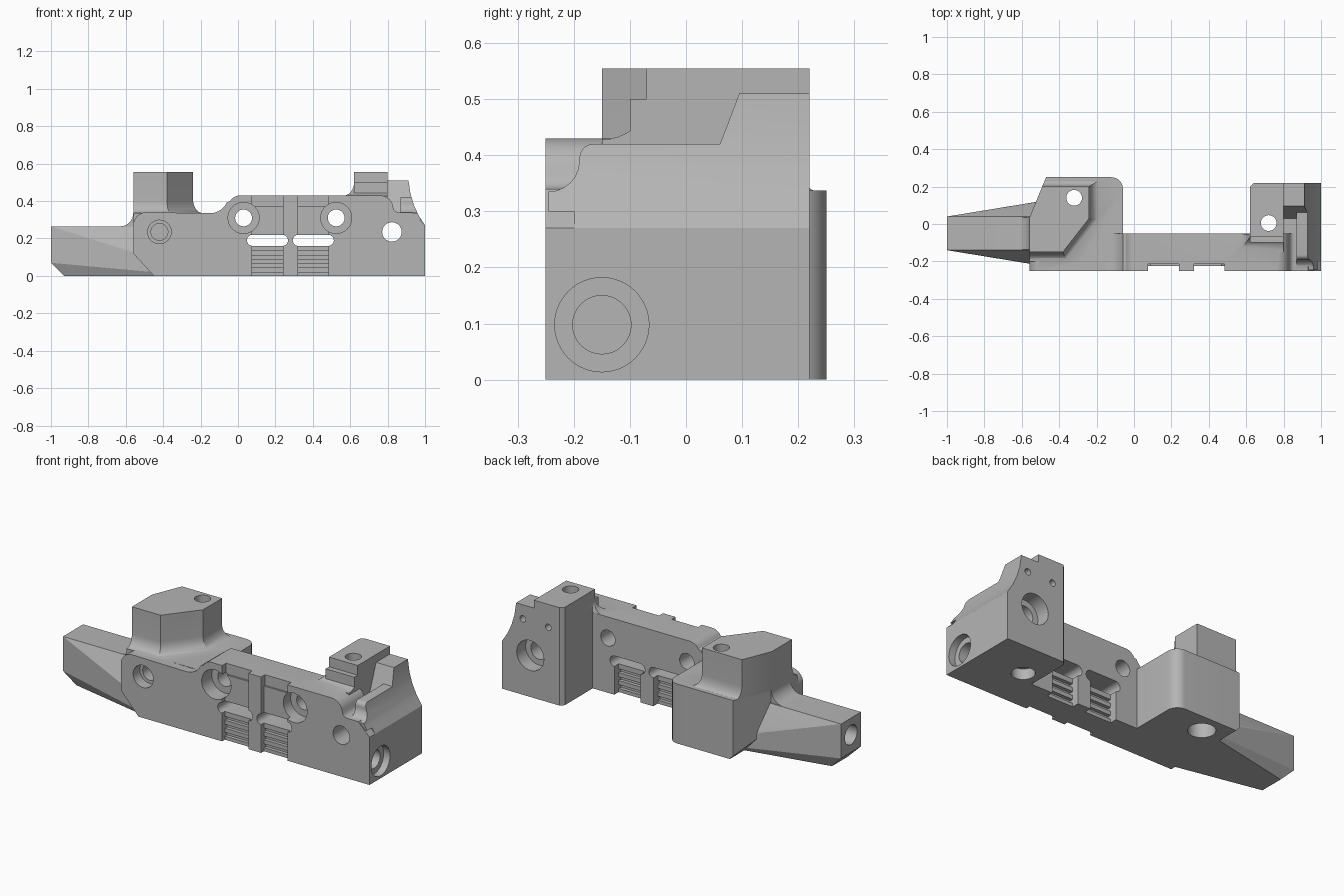
import bpy, bmesh, math

cube = bpy.data.objects.get("Cube")
if cube:
    bpy.data.objects.remove(cube, do_unlink=True)

grey = bpy.data.materials.new("machined_grey")
grey.use_nodes = True
COLOUR = (0.46, 0.46, 0.46, 1)
grey.diffuse_color = COLOUR
grey.node_tree.nodes["Principled BSDF"].inputs["Base Color"].default_value = COLOUR


def loft(name, rings):
    """Closed solid through rings that share one point count."""
    bm = bmesh.new()
    rows = [[bm.verts.new(p) for p in ring] for ring in rings]
    n = len(rows[0])
    for low, high in zip(rows, rows[1:]):
        for i in range(n):
            j = (i + 1) % n
            bm.faces.new((low[i], low[j], high[j], high[i]))
    bm.faces.new(rows[0])
    bm.faces.new(rows[-1])
    return finish(name, bm)


def finish(name, bm):
    bmesh.ops.recalc_face_normals(bm, faces=bm.faces)
    mesh = bpy.data.meshes.new(name)
    bm.to_mesh(mesh)
    bm.free()
    mesh.materials.append(grey)
    ob = bpy.data.objects.new(name, mesh)
    bpy.context.collection.objects.link(ob)
    return ob


def place(axis, u, v, w):
    return {"x": (w, u, v), "y": (u, w, v), "z": (u, v, w)}[axis]


def prism(name, pts, axis, a, b):
    return loft(name, [[place(axis, u, v, w) for u, v in pts] for w in (a, b)])


def box(name, x, y, z):
    return prism(name, [(x[0], y[0]), (x[1], y[0]), (x[1], y[1]), (x[0], y[1])], "z", *z)


def arc(cu, cv, r, start, end, n=8):
    angles = [math.radians(start + (end - start) * i / n) for i in range(n + 1)]
    return [(cu + r * math.cos(t), cv + r * math.sin(t)) for t in angles]


def hole(axis, u, v, r, a, b):
    return prism("hole_cutter", arc(u, v, r, 0, 352.5, 47), axis, a, b)


def flared_tower(name, top, foot, z0, height, z1):
    """Column that blends into the deck with a concave fillet."""
    rings = []
    for i in range(9):
        t = math.pi / 2 * i / 8
        k = 1 - math.sin(t)
        z = z0 + height * (1 - math.cos(t))
        rings.append([(p[0] + (q[0] - p[0]) * k, p[1] + (q[1] - p[1]) * k, z)
                      for p, q in zip(top, foot)])
    base = [(x, y, z0 - 0.05) for x, y in foot]
    return loft(name, [base] + rings + [[(x, y, z1) for x, y in top]])


def combine(target, tool, operation):
    mod = target.modifiers.new("join", "BOOLEAN")
    mod.operation = operation
    mod.solver = "EXACT"
    mod.object = tool
    tool.hide_render = True
    bpy.context.view_layer.objects.active = target
    bpy.ops.object.modifier_apply(modifier=mod.name)
    bpy.data.objects.remove(tool, do_unlink=True)


# Long front slab, drawn as one side profile
slab = [(-0.45, 0), (1, 0), (1, 0.27), (0.93, 0.34), (0.86, 0.34)]
slab += arc(0.86, 0.37, 0.03, 270, 200, 5) + arc(0.76, 0.36, 0.07, 20, 90)
slab += arc(0.01, 0.37, 0.06, 90, 150, 6) + arc(-0.15, 0.435, 0.1, -25, -90)
slab += arc(-0.49, 0.27, 0.07, 90, 180) + [(-0.56, 0.12)]
housing = prism("housing", slab, "y", -0.25, -0.05)

# Rear of the left block, with its underside chamfer
block = prism("left_block", [(-0.56, -0.2), (-0.06, -0.2), (-0.06, 0.19)]
              + arc(-0.12, 0.19, 0.06, 0, 90) + [(-0.47, 0.25), (-0.56, 0.03)],
              "z", 0, 0.337)
combine(block, prism("chamfer_cutter", [(-0.43, -0.022), (-0.58, 0.142), (-0.7, -0.022)],
                     "y", -0.4, 0.4), "DIFFERENCE")
combine(housing, block, "UNION")

# Left tower
combine(housing, flared_tower(
    "left_tower",
    [(-0.56, -0.15), (-0.38, -0.15), (-0.24, 0.03), (-0.24, 0.2), (-0.491, 0.2), (-0.56, 0.031)],
    [(-0.56, -0.2), (-0.36, -0.2), (-0.185, 0.02), (-0.185, 0.235), (-0.476, 0.235), (-0.56, 0.031)],
    0.335, 0.07, 0.555), "UNION")

# Right block and tower
combine(housing, prism("right_block", [(0.62, -0.2), (1, -0.2), (1, 0.22), (0.64, 0.22), (0.62, 0.2)],
                       "z", 0, 0.34), "UNION")
combine(housing, flared_tower(
    "right_tower",
    [(0.62, -0.07), (0.8, -0.07), (0.8, 0.22), (0.64, 0.22), (0.62, 0.2), (0.62, -0.05), (0.62, -0.06)],
    [(0.56, -0.15), (0.8, -0.15), (0.8, 0.22), (0.64, 0.22), (0.62, 0.2), (0.62, -0.05), (0.56, -0.05)],
    0.428, 0.07, 0.555), "UNION")
combine(housing, box("tower_root", (0.62, 0.8), (-0.1, 0.2), (0.3, 0.5)), "UNION")
combine(housing, prism("tower_root_back", [(0.8, -0.1), (0.8, 0.22), (0.64, 0.22), (0.62, 0.2), (0.62, -0.1)],
                       "z", 0.3, 0.45), "UNION")

# Raised rear wall and edge rib on the right end, trimmed by a curved flank
combine(housing, prism("rear_wall", [(0.03, 0.3), (0.03, 0.34), (0.095, 0.51), (0.22, 0.51), (0.22, 0.3)],
                       "x", 0.78, 0.999), "UNION")
rib = [(0.12, 0.3), (0.12, 0.42)] + arc(-0.165, 0.395, 0.025, 90, 180, 5)
rib += arc(-0.245, 0.39, 0.055, 0, -90, 6) + [(-0.245, 0.3)]
combine(housing, prism("edge_rib", rib, "x", 0.87, 0.999), "UNION")
combine(housing, prism("flank_cutter", [(1.03, 0.225), (1, 0.27), (0.965, 0.325), (0.94, 0.38),
                                        (0.922, 0.44), (0.91, 0.52), (0.91, 0.6), (1.1, 0.6)],
                       "y", -0.4, 0.4), "DIFFERENCE")

# Tapered tail as a convex hull, plus the fillet above its root
bm = bmesh.new()
for side in (-1, 1):
    for x, half, z in ((-1, 0.09, 0.265), (-1, 0.09, 0.07), (-0.93, 0.07, 0),
                       (-0.45, 0.09, 0.265), (-0.45, 0.18, 0.02), (-0.45, 0.17, 0),
                       (-0.54, 0.165, 0.12)):
        bm.verts.new((x, -0.05 + side * half, z))
hull = bmesh.ops.convex_hull(bm, input=bm.verts)
bmesh.ops.delete(bm, geom=[v for v in bm.verts if not v.link_faces], context="VERTS")
combine(housing, finish("tail", bm), "UNION")
combine(housing, prism("tail_fillet", arc(-0.63, 0.335, 0.07, -90, 0) + [(-0.5, 0.335), (-0.5, 0.2), (-0.63, 0.2)],
                       "y", -0.135, 0.035), "UNION")

# Ribbed windows in the middle of the slab: slot, recesses and grooves
for x0, x1 in ((0.075, 0.24), (0.32, 0.485)):
    mid = (x0 + x1) / 2
    slot = arc(mid + 0.08, 0.19, 0.03, -90, 90) + arc(mid - 0.08, 0.19, 0.03, 90, 270)
    cutters = [
        prism("slot_cutter", slot, "y", -0.3, 0),
        box("recess_cutter", (x0, x1), (-0.3, -0.225), (-0.1, 0.375)),
        box("ledge_cutter", (x0, x1), (-0.3, -0.215), (0.37, 0.5)),
        box("back_recess_cutter", (x0, x1), (-0.09, 0), (-0.1, 0.19)),
    ]
    for z in (0.02, 0.065, 0.11):
        for y in (-0.225, -0.09):
            cutters.append(box("groove_cutter", (x0, x1), (y - 0.02, y + 0.02), (z, z + 0.022)))
    for cutter in cutters:
        combine(housing, cutter, "DIFFERENCE")

# Bores and counterbores: axis, centre, radius, start, end
bores = []
for x in (0.03, 0.525):
    bores += [("y", x, 0.31, 0.083, -0.3, -0.16), ("y", x, 0.31, 0.045, -0.3, 0)]
bores += [
    ("y", -0.42, 0.235, 0.063, -0.3, -0.19), ("y", -0.42, 0.235, 0.045, -0.3, -0.1),
    ("y", 0.823, 0.235, 0.052, -0.3, 0.3), ("y", 0.823, 0.235, 0.085, 0.14, 0.3),
    ("y", 0.87, 0.43, 0.018, 0.15, 0.3), ("y", 0.71, 0.425, 0.018, 0.15, 0.3),
    ("x", -0.15, 0.098, 0.084, 0.96, 1.1), ("x", -0.15, 0.098, 0.052, 0.85, 1.1),
    ("x", -0.05, 0.17, 0.055, -1.1, -0.85),
    ("z", -0.32, 0.14, 0.042, -0.1, 0.7), ("z", -0.32, 0.14, 0.07, -0.1, 0.1),
    ("z", 0.72, 0.005, 0.042, -0.1, 0.7), ("z", 0.72, 0.005, 0.06, -0.1, 0.06),
]
for bore in bores:
    combine(housing, hole(*bore), "DIFFERENCE")

# Smooth the round surfaces, keep machined edges sharp
bpy.ops.object.select_all(action="DESELECT")
housing.select_set(True)
bpy.context.view_layer.objects.active = housing
bpy.ops.object.shade_smooth_by_angle(angle=math.radians(25))
